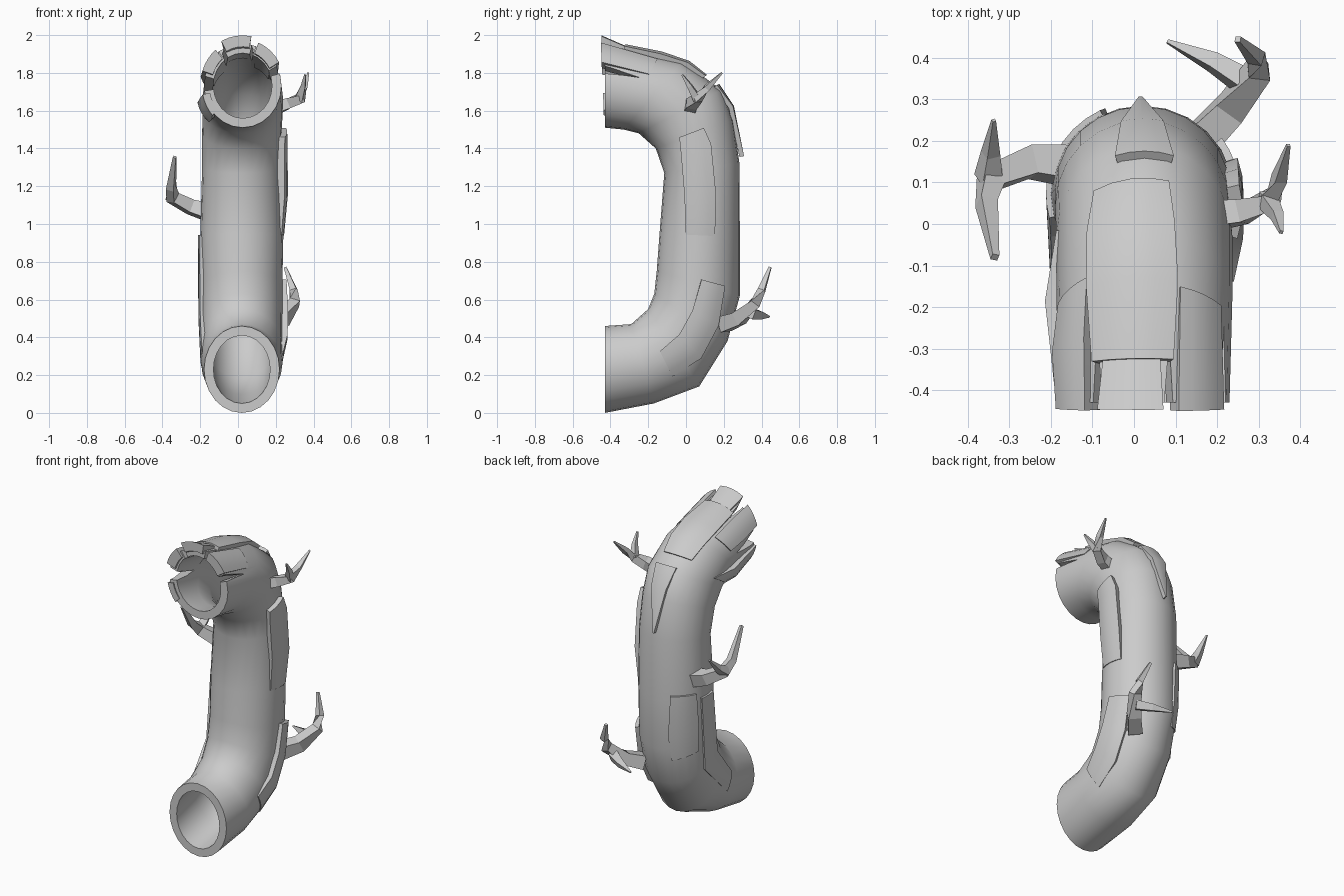
import bpy, bmesh, math
from mathutils import Vector

if "Cube" in bpy.data.objects:
    bpy.data.objects.remove(bpy.data.objects["Cube"])

# Trunk sections: inside-bend (y, z), outside-bend (y, z), x centre, x radius
RINGS = [
    (-.43, .46, -.43, .00, .02, .20), (-.29, .47, -.17, .05, .02, .215),
    (-.20, .55, .07, .14, .02, .215), (-.168, .63, .22, .38, .02, .215),
    (-.155, .75, .285, .62, .02, .215), (-.14, .95, .285, .93, .02, .22),
    (-.115, 1.27, .283, 1.32, .02, .21), (-.16, 1.40, .25, 1.55, .02, .21),
    (-.25, 1.48, .19, 1.71, .025, .212), (-.33, 1.50, -.02, 1.86, .025, .212),
    (-.43, 1.51, -.43, 1.955, .025, .205)]
SIDES = 24
WALL = .05


def surf(t, deg, off=0.0):
    """Point on the trunk: t along the rings, deg around (0 = +x, 90 = outer bend)."""
    i = max(0, min(len(RINGS) - 2, int(t)))
    f = t - i
    iy, iz, oy, oz, xc, xr = [a + (b - a) * f for a, b in zip(RINGS[i], RINGS[i + 1])]
    c = Vector((xc, (iy + oy) / 2, (iz + oz) / 2))
    half = Vector((0, (oy - iy) / 2, (oz - iz) / 2))
    a = math.radians(deg)
    d = Vector((xr * math.cos(a), 0, 0)) + half * math.sin(a)
    return c + d + d.normalized() * off


def make(name, verts, faces, smooth=None):
    me = bpy.data.meshes.new(name)
    me.from_pydata([tuple(v) for v in verts], [], faces)
    bm = bmesh.new()
    bm.from_mesh(me)
    bmesh.ops.recalc_face_normals(bm, faces=bm.faces)
    bm.to_mesh(me)
    bm.free()
    ob = bpy.data.objects.new(name, me)
    bpy.context.collection.objects.link(ob)
    if smooth:
        shade(ob, smooth)
    return ob


def shade(ob, deg):
    bpy.ops.object.select_all(action='DESELECT')
    ob.select_set(True)
    bpy.context.view_layer.objects.active = ob
    bpy.ops.object.shade_smooth_by_angle(angle=math.radians(deg))


def plate(name, rows, depth=.02, n=4):
    """Bark slab following the trunk; rows are (t, angle0, angle1, lift)."""
    verts, faces = [], []
    for t, a0, a1, off in rows:
        angs = [a0 + (a1 - a0) * k / n for k in range(n + 1)]
        verts += [surf(t, a, off) for a in angs]
        verts += [surf(t, a, off - depth) for a in reversed(angs)]
    m = 2 * (n + 1)
    for r in range(len(rows) - 1):
        for k in range(m):
            k2 = (k + 1) % m
            faces.append((r * m + k, r * m + k2, r * m + m + k2, r * m + m + k))
    faces += [tuple(range(m)), tuple(range(len(verts) - m, len(verts)))]
    return make(name, verts, faces, 30)


def limb(name, pts, sides=4):
    """Tapered angular twig through (x, y, z, radius) points."""
    P = [Vector(p[:3]) for p in pts]
    verts, faces = [], []
    for i, p in enumerate(P):
        d = (P[min(i + 1, len(P) - 1)] - P[max(i - 1, 0)]).normalized()
        u = d.cross(Vector((.31, .22, .93))).normalized()
        w = d.cross(u)
        for k in range(sides):
            a = 2 * math.pi * (k + .5) / sides
            verts.append(p + (u * math.cos(a) + w * math.sin(a)) * pts[i][3])
    for r in range(len(P) - 1):
        for k in range(sides):
            k2 = (k + 1) % sides
            faces.append((r * sides + k, r * sides + k2,
                          (r + 1) * sides + k2, (r + 1) * sides + k))
    faces += [tuple(range(sides)), tuple(range(len(verts) - sides, len(verts)))]
    return make(name, verts, faces)


# Hollow bent trunk
n_r = len(RINGS)
loops = [(i, 0) for i in range(n_r)] + [(i, -WALL) for i in reversed(range(n_r))]
verts = [surf(i, 360 * k / SIDES, o) for i, o in loops for k in range(SIDES)]
faces = []
for r in range(len(loops)):
    r2 = (r + 1) % len(loops)
    for k in range(SIDES):
        k2 = (k + 1) % SIDES
        faces.append((r * SIDES + k, r * SIDES + k2, r2 * SIDES + k2, r2 * SIDES + k))
trunk = make("hollow_trunk", verts, faces)

# Splits in the broken upper rim: angle, width, depth along trunk
for deg, width, tip in [(22, 13, 9.4), (73, 8, 9.6), (123, 10, 9.5), (176, 24, 9.3)]:
    tri = [(10.15, deg - width / 2), (10.15, deg + width / 2), (tip, deg)]
    v = [surf(t, a, .06) for t, a in tri] + [surf(t, a, -.11) for t, a in tri]
    cut = make("split_cutter", v, [(0, 1, 2), (5, 4, 3), (0, 3, 4, 1), (1, 4, 5, 2), (2, 5, 3, 0)])
    cut.hide_render = True
    mod = trunk.modifiers.new("split", 'BOOLEAN')
    mod.operation, mod.solver, mod.object = 'DIFFERENCE', 'EXACT', cut
    bpy.context.view_layer.objects.active = trunk
    bpy.ops.object.modifier_apply(modifier=mod.name)
    bpy.data.objects.remove(cut)
shade(trunk, 40)

# Bark slabs
plate("bark_right_upper", [(5, -20, 22, .004), (5.6, -22, 20, .03), (6.6, -22, 18, .033),
                           (7.1, -18, 14, .03)], .04)
plate("bark_right_lower", [(1.6, -4, 34, .006), (2.4, -2, 38, .028), (3.2, 0, 38, .03),
                           (4.1, 4, 36, .022)], .04)
plate("bark_back_spike", [(8.15, 72, 108, .02), (7.4, 78, 103, .03), (6.15, 90, 92, .03)], .025)
plate("bark_top", [(8.45, 75, 122, .02), (8.9, 72, 126, .026), (9.3, 70, 126, .03),
                   (9.75, 72, 124, .022)], .035)
plate("bark_back_left", [(3.7, 115, 158, .006), (4.3, 113, 160, .012), (5.1, 116, 156, .012)], .03)
plate("bark_left_lower", [(1.4, 165, 195, .005), (3, 162, 196, .015), (5, 165, 195, .012)], .03)
plate("bark_left_upper", [(8.2, 168, 205, .005), (8.9, 188, 222, .03), (9.5, 190, 224, .02),
                          (10.04, 192, 222, .012)], .04)

# Splintered rim strips
plate("rim_strip_top", [(9.7, 80, 117, .01), (10.04, 79, 118, .04)], .06)
plate("rim_strip_right", [(9.3, 30, 66, .004), (10.05, 30, 68, .018)], .06)
plate("rim_strip_left", [(9.2, 130, 164, .006), (9.6, 129, 163, .025), (10.05, 130, 162, .02)], .06)

# Forked twigs
limb("left_twig", [(-.15, .14, 1.06, .06), (-.25, .15, 1.09, .05), (-.345, .11, 1.14, .042),
                   (-.355, .05, 1.19, .03), (-.335, -.08, 1.355, .012)])
limb("left_twig_spur", [(-.35, .11, 1.14, .038), (-.345, .17, 1.18, .025), (-.338, .25, 1.26, .006)])
limb("right_twig", [(.19, .02, 1.61, .045), (.26, .03, 1.635, .04), (.33, .06, 1.665, .032),
                    (.35, .11, 1.72, .022), (.372, .19, 1.80, .006)])
limb("right_twig_spur", [(.32, .06, 1.66, .03), (.345, .02, 1.73, .018), (.355, -.02, 1.79, .006)])
limb("back_twig", [(.16, .2, .47, .06), (.235, .28, .50, .052), (.30, .37, .585, .038),
                   (.295, .40, .65, .025), (.25, .445, .77, .01)])
limb("back_twig_spur", [(.27, .34, .53, .038), (.19, .39, .52, .028), (.08, .44, .51, .006)])
